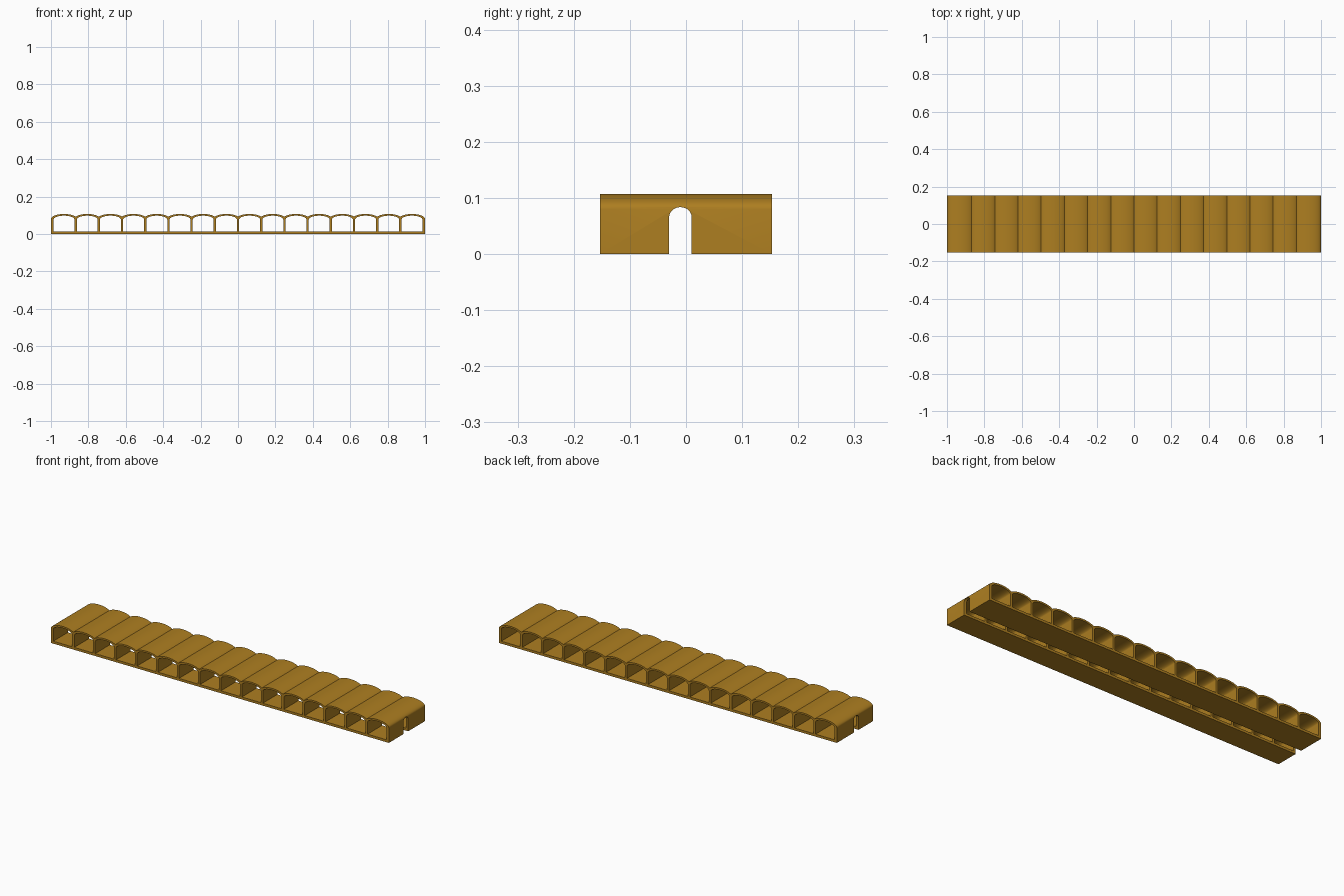
import bpy, bmesh
from math import pi, sin, cos

if "Cube" in bpy.data.objects:
    bpy.data.objects.remove(bpy.data.objects["Cube"])

N, PITCH, HALF_W = 16, 0.124, 0.07      # overlapping arched cells
DEPTH = 0.153                           # half depth along y
centres = [(i - (N - 1) / 2) * PITCH for i in range(N)]


def arch(cx, half_w, spring, rise, limit_l=None, limit_r=None, n=20):
    """Elliptical arch from left to right, clipped to the given x half-widths."""
    from math import acos
    a0 = pi - acos((limit_l or half_w) / half_w)
    a1 = acos((limit_r or half_w) / half_w)
    angles = [a0 + (a1 - a0) * k / n for k in range(n + 1)]
    return [(cx + half_w * cos(a), spring + rise * sin(a)) for a in angles]


def prism(name, loops, to3d, offset):
    """Fill a flat outline (with holes) and extrude it into a closed solid."""
    bm = bmesh.new()
    edges = []
    for loop in loops:
        vs = [bm.verts.new(to3d(*p)) for p in loop]
        edges += [bm.edges.new((vs[i - 1], vs[i])) for i in range(len(vs))]
    bmesh.ops.triangle_fill(bm, edges=edges, use_beauty=True)
    res = bmesh.ops.extrude_face_region(bm, geom=bm.faces[:], use_keep_orig=True)
    moved = [g for g in res["geom"] if isinstance(g, bmesh.types.BMVert)]
    bmesh.ops.translate(bm, verts=moved, vec=offset)
    bmesh.ops.recalc_face_normals(bm, faces=bm.faces[:])
    mesh = bpy.data.meshes.new(name)
    bm.to_mesh(mesh)
    bm.free()
    obj = bpy.data.objects.new(name, mesh)
    bpy.context.collection.objects.link(obj)
    return obj


# Scalloped outline, with neighbouring arches meeting in valleys
outline = [(-1, 0)]
for i, cx in enumerate(centres):
    pts = arch(cx, HALF_W, 0.08, 0.027,
               None if i == 0 else PITCH / 2,
               None if i == N - 1 else PITCH / 2)
    outline += pts if i == 0 else pts[1:]
outline.append((1, 0))

# Arched opening in every cell
holes = [[(cx - 0.056, 0.013)] + arch(cx, 0.056, 0.077, 0.021) + [(cx + 0.056, 0.013)]
         for cx in centres]
block = prism("arched_cell_strip", [outline] + holes,
              lambda x, z: (x, -DEPTH, z), (0, 2 * DEPTH, 0))

# Lengthwise round-topped slot through the floor and cell walls
slot = [(-0.03, -0.05)] + arch(-0.01, 0.02, 0.066, 0.0175) + [(0.01, -0.05)]
cutter = prism("slot_cutter", [slot], lambda y, z: (-1.1, y, z), (2.2, 0, 0))
cutter.hide_render = True
mod = block.modifiers.new("slot", 'BOOLEAN')
mod.operation, mod.solver, mod.object = 'DIFFERENCE', 'EXACT', cutter

bpy.context.view_layer.objects.active = block
block.select_set(True)
bpy.ops.object.modifier_apply(modifier="slot")
bpy.data.objects.remove(cutter)
bpy.ops.object.shade_smooth_by_angle(angle=pi / 6)

# Golden brown colour
mat = bpy.data.materials.new("golden_brown")
mat.diffuse_color = (0.42, 0.21, 0.015, 1)
mat.use_nodes = True
mat.node_tree.nodes["Principled BSDF"].inputs["Base Color"].default_value = mat.diffuse_color
block.data.materials.clear()
block.data.materials.append(mat)
